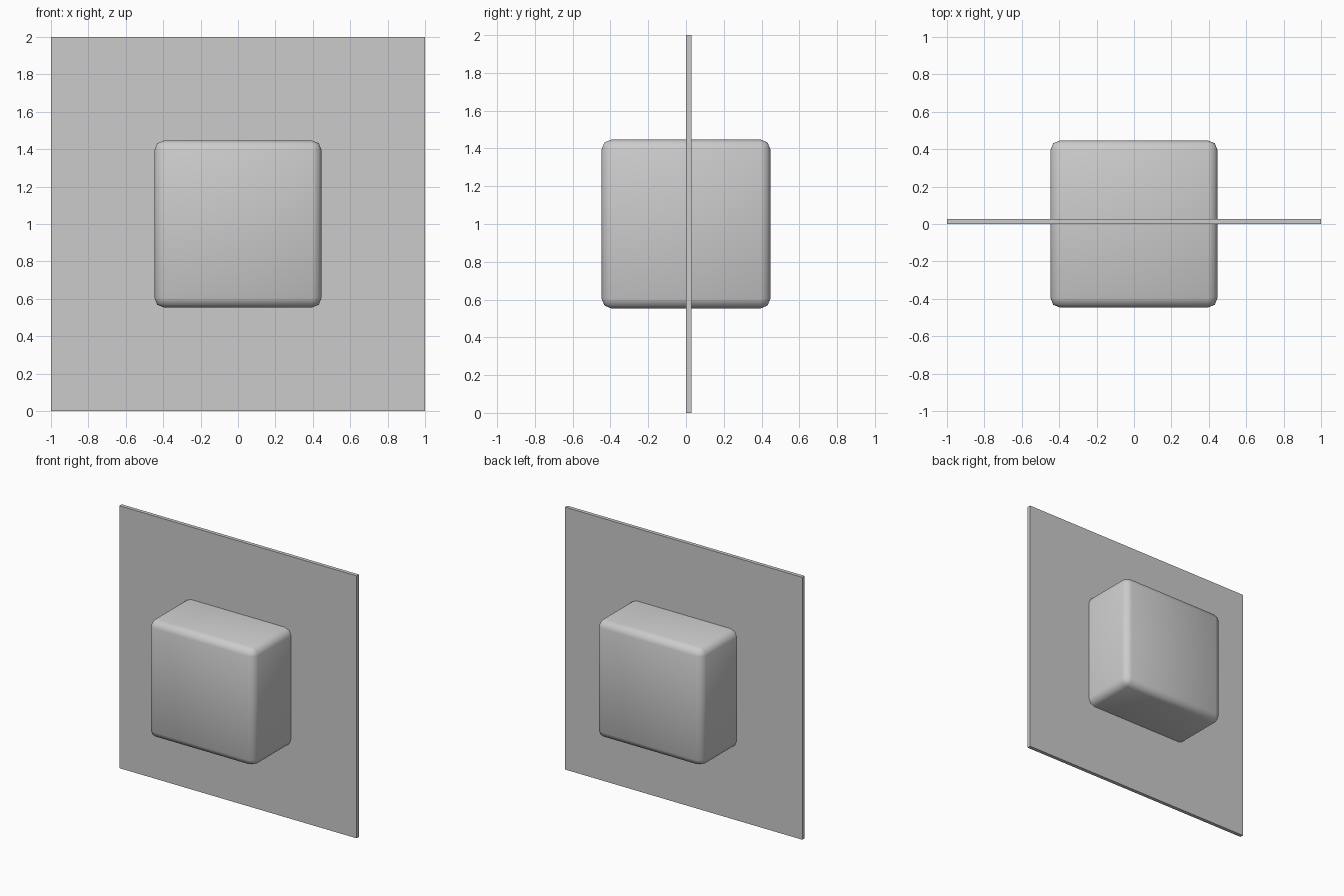
import bpy

if "Cube" in bpy.data.objects:
    bpy.data.objects.remove(bpy.data.objects["Cube"])


def box(name, size, centre):
    bpy.ops.mesh.primitive_cube_add(size=1, location=centre)
    ob = bpy.context.object
    ob.name = name
    ob.scale = size
    bpy.ops.object.transform_apply(location=False, rotation=False, scale=True)
    return ob


# Thin upright square panel, its front face on y = 0
box("panel", (2, 0.028, 2), (0, 0.014, 1))

# Rounded block passing through the middle of the panel
block = box("rounded_block", (0.894, 0.894, 0.894), (0, 0, 1))
bevel = block.modifiers.new("rounded_edges", 'BEVEL')
bevel.width = 0.052
bevel.segments = 2
bevel.limit_method = 'NONE'
for face in block.data.polygons:
    face.use_smooth = True
